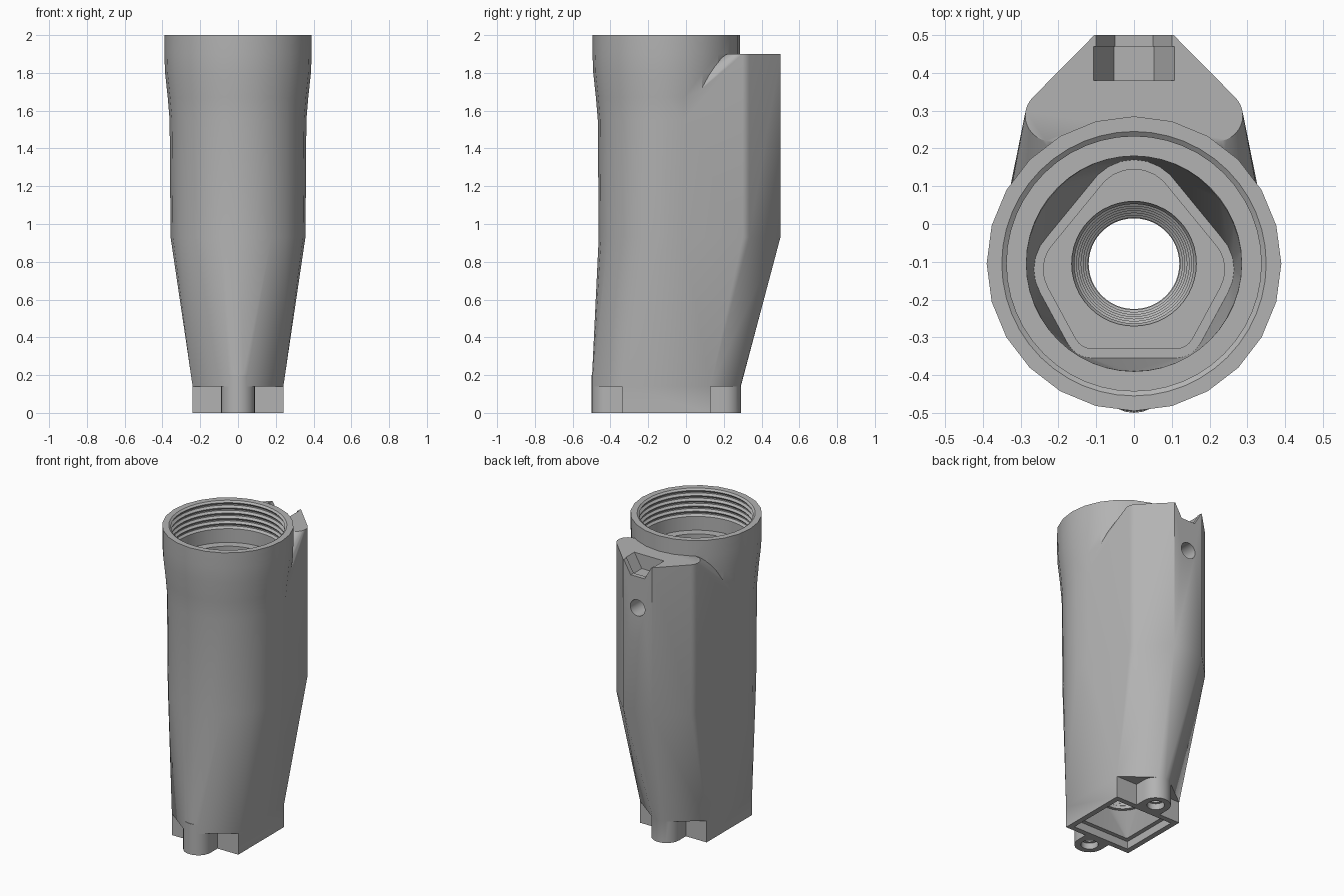
import bpy, bmesh, math
from mathutils import Vector

if "Cube" in bpy.data.objects:
    bpy.data.objects.remove(bpy.data.objects["Cube"], do_unlink=True)

AXIS_Y = -0.105          # shared axis of tube, bore and base

grey = bpy.data.materials.new("matte_grey")
grey.use_nodes = True
grey.diffuse_color = (0.45, 0.45, 0.45, 1)
grey.node_tree.nodes["Principled BSDF"].inputs["Base Color"].default_value = (0.45, 0.45, 0.45, 1)


def finish(name, bm):
    bmesh.ops.recalc_face_normals(bm, faces=bm.faces)
    mesh = bpy.data.meshes.new(name)
    bm.to_mesh(mesh)
    bm.free()
    mesh.materials.append(grey)
    ob = bpy.data.objects.new(name, mesh)
    bpy.context.collection.objects.link(ob)
    return ob


def hull(name, points):
    bm = bmesh.new()
    for p in points:
        bm.verts.new(p)
    out = bmesh.ops.convex_hull(bm, input=bm.verts)
    junk = {v for v in out["geom_interior"] + out["geom_unused"] if isinstance(v, bmesh.types.BMVert)}
    bmesh.ops.delete(bm, geom=list(junk), context="VERTS")
    bmesh.ops.dissolve_limit(bm, angle_limit=0.01, verts=bm.verts, edges=bm.edges)
    return finish(name, bm)


def circle(r, z, y=AXIS_Y, x=0, n=24):
    return [Vector((x + r * math.sin(2 * math.pi * i / n), y + r * math.cos(2 * math.pi * i / n), z))
            for i in range(n)]


def rect(hx, y0, y1, z):
    return [Vector((x, y, z)) for x in (-hx, hx) for y in (y0, y1)]


def lathe(name, profile, y=AXIS_Y, n=48):
    """Capped solid of revolution from (radius, height) pairs."""
    bm = bmesh.new()
    rings = [[bm.verts.new(p) for p in circle(r, z, y, 0, n)] for r, z in profile]
    for a, b in zip(rings, rings[1:]):
        for i in range(n):
            j = (i + 1) % n
            bm.faces.new((a[i], a[j], b[j], b[i]))
    bm.faces.new(rings[0])
    bm.faces.new(rings[-1])
    return finish(name, bm)


def prism_y(name, r, z, y0, y1, n):
    """Prism along y, standing on one corner pair to either side."""
    ring = circle(r, 0, 0, 0, n)
    return hull(name, [Vector((p.y, y, z + p.x)) for y in (y0, y1) for p in ring])


def combine(target, tool, operation):
    mod = target.modifiers.new(operation, "BOOLEAN")
    mod.operation = operation
    mod.solver = "EXACT"
    mod.object = tool
    bpy.context.view_layer.objects.active = target
    bpy.ops.object.modifier_apply(modifier=mod.name)
    bpy.data.objects.remove(tool, do_unlink=True)


# Cross-sections of the outer shell
def base_section(z):
    pts = rect(0.24, -0.34, 0.13, z)
    for y in (-0.41, 0.2):
        pts += circle(0.09, z, y)
    return pts


def mount_section(z):
    pts = [Vector((s * 0.105, 0.5, z)) for s in (-1, 1)]
    for s in (-1, 1):
        pts += circle(0.068, z, 0.287, s * 0.22, 32)
    return pts


waist = circle(0.357, 0.93) + mount_section(0.93)

# Outer shell: flared lower body, upper body with rear mount, round collar
body = hull("adapter_body", base_section(0.14) + waist)
combine(body, hull("upper_body", waist + circle(0.362, 1.55) + mount_section(1.9)), "UNION")
collar = lathe("collar", [(0.35, 1.45), (0.362, 1.55), (0.372, 1.67), (0.386, 1.8), (0.39, 1.9), (0.39, 2)], n=24)
combine(body, collar, "UNION")

# Square foot and the two screw bosses
combine(body, hull("foot", rect(0.24, -0.34, 0.13, 0) + rect(0.24, -0.34, 0.13, 0.2)), "UNION")
for y, inner in ((-0.41, -0.3), (0.2, 0.09)):
    pts = [p for z in (0, 0.2) for p in circle(0.09, z, y) + rect(0.09, min(y, inner), max(y, inner), z)]
    combine(body, hull("boss", pts), "UNION")

# Threaded upper bore
profile = [(0.337, 1.73), (0.337, 1.82)]
for i in range(5):
    z = 1.82 + i * 0.034
    profile += [(0.35, z + 0.012), (0.35, z + 0.02), (0.337, z + 0.034)]
profile += [(0.35, 2.0), (0.35, 2.05)]
combine(body, lathe("bore", profile), "DIFFERENCE")

# Inner chamber, narrowing to a rounded triangle-like seat
combine(body, lathe("chamber", [(0.285, 0.95), (0.285, 1.76)]), "DIFFERENCE")


def seat_section(z, grow=0):
    pts = circle(0.11 + grow, z, 0.035)
    for s in (-1, 1):
        pts += circle(0.1 + grow, z, -0.12, s * 0.14)
        pts += circle(0.05 + grow, z, -0.28, s * 0.11)
    return pts


combine(body, hull("taper", circle(0.285, 0.96, n=48) + seat_section(0.5, 0.025)), "DIFFERENCE")
combine(body, hull("seat", seat_section(0.36) + seat_section(0.52)), "DIFFERENCE")

# Fine-ribbed through hole in the floor
steps = [(0.12, 0.1), (0.12, 0.2)]
for i in range(7):
    r, z = 0.122 + i * 0.006, 0.2 + i * 0.02
    steps += [(r, z + 0.002), (r, z + 0.018)]
combine(body, lathe("floor_hole", steps + [(0.165, 0.35), (0.165, 0.4)]), "DIFFERENCE")

# Stepped rectangular recess under the foot
combine(body, hull("recess", rect(0.205, -0.305, 0.095, -0.05) + rect(0.205, -0.305, 0.095, 0.05)), "DIFFERENCE")
combine(body, hull("funnel", rect(0.18, -0.28, 0.07, 0.04) + circle(0.14, 0.18, n=48)), "DIFFERENCE")

# Stepped screw holes in the bosses
for y in (-0.41, 0.2):
    combine(body, lathe("screw_hole", [(0.052, -0.05), (0.052, 0.04), (0.035, 0.04), (0.035, 0.2)], y, 24),
            "DIFFERENCE")

# Rear mount: hexagonal nut slot open at the top, and the cross hole below it
combine(body, prism_y("nut_slot", 0.107, 1.9, 0.38, 0.47, 6), "DIFFERENCE")
combine(body, prism_y("slot_mouth", 0.1, 1.9, 0.46, 0.55, 6), "DIFFERENCE")
combine(body, prism_y("cross_hole", 0.053, 1.61, 0.1, 0.55, 24), "DIFFERENCE")

# Smooth shading with crisp edges
bpy.ops.object.select_all(action="DESELECT")
body.select_set(True)
bpy.context.view_layer.objects.active = body
bpy.ops.object.shade_smooth_by_angle(angle=math.radians(30))
